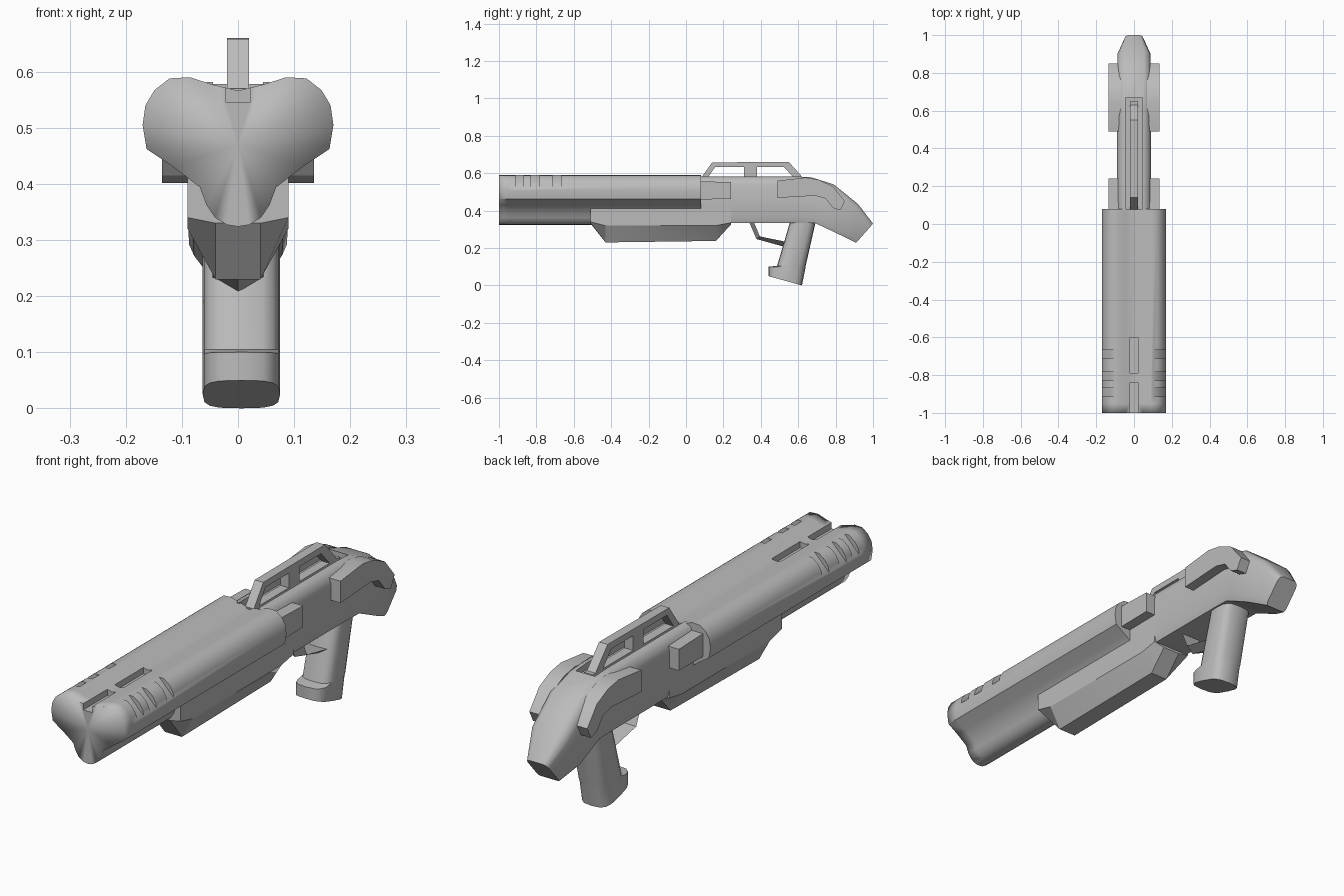
import bpy
import bmesh
import math
from mathutils import Matrix, Vector

cube = bpy.data.objects.get("Cube")
if cube:
    bpy.data.objects.remove(cube)

GREY = (0.5, 0.5, 0.5, 1.0)
metal = bpy.data.materials.new("plain grey")
metal.use_nodes = True
metal.diffuse_color = GREY
metal.node_tree.nodes["Principled BSDF"].inputs["Base Color"].default_value = GREY


def make(name, bm):
    bmesh.ops.recalc_face_normals(bm, faces=bm.faces[:])
    mesh = bpy.data.meshes.new(name)
    bm.to_mesh(mesh)
    bm.free()
    mesh.materials.append(metal)
    obj = bpy.data.objects.new(name, mesh)
    bpy.context.collection.objects.link(obj)
    return obj


def activate(obj):
    bpy.ops.object.select_all(action='DESELECT')
    obj.select_set(True)
    bpy.context.view_layer.objects.active = obj


def smooth(obj, degrees=45):
    activate(obj)
    bpy.ops.object.shade_smooth_by_angle(angle=math.radians(degrees))


def loft(name, rings, hub=None):
    """Skin closed rings; the first end is a fan round hub if one is given."""
    bm = bmesh.new()
    loops = [[bm.verts.new(p) for p in ring] for ring in rings]
    n = len(loops[0])
    for a, b in zip(loops, loops[1:]):
        for i in range(n):
            j = (i + 1) % n
            bm.faces.new((a[i], a[j], b[j], b[i]))
    bm.faces.new(loops[-1])
    if hub:
        centre = bm.verts.new(hub)
        for i in range(n):
            bm.faces.new((loops[0][i], loops[0][(i + 1) % n], centre))
    else:
        bm.faces.new(loops[0])
    return make(name, bm)


def prism(name, profile, x0, x1):
    """Extrude a side profile of (y, z) points across x."""
    return loft(name, [[(x, y, z) for y, z in profile] for x in (x0, x1)])


def cut(target, centre, size, turn=0.0):
    """Cut a box out of target, turned about the y axis."""
    bm = bmesh.new()
    place = (Matrix.Translation(centre) @ Matrix.Rotation(turn, 4, 'Y')
             @ Matrix.Diagonal((*size, 1)))
    bmesh.ops.create_cube(bm, size=1, matrix=place)
    box = make("cutter", bm)
    box.hide_render = True
    mod = target.modifiers.new("cut", 'BOOLEAN')
    mod.operation = 'DIFFERENCE'
    mod.solver = 'EXACT'
    mod.object = box
    activate(target)
    bpy.ops.object.modifier_apply(modifier=mod.name)
    bpy.data.objects.remove(box)


def mirrored(half):
    """Close a right-hand outline of (x, z) across x = 0."""
    return half + [(-x, z) for x, z in reversed(half) if x > 0]


# Barrel: three-lobed section, running from the muzzle to the receiver
lobes = mirrored([(0, 0.566), (0.045, 0.577), (0.086, 0.59), (0.122, 0.588),
                  (0.149, 0.567), (0.165, 0.54), (0.17, 0.505), (0.163, 0.462),
                  (0.115, 0.43), (0.068, 0.394), (0.056, 0.362), (0.041, 0.34),
                  (0.02, 0.327), (0, 0.324)])
barrel = loft("barrel", [[(x, y, z) for x, z in lobes] for y in (-1, -0.95, 0.08)],
              hub=(0, -1, 0.47))

# Muzzle vents on both upper lobes, and the sighting slots between them
for side in (-1, 1):
    for y in (-0.69, -0.805, -0.89):
        cut(barrel, (side * 0.152, y, 0.572), (0.16, 0.045, 0.05), side * math.pi / 4)
cut(barrel, (0, -0.695, 0.6), (0.042, 0.19, 0.11))
cut(barrel, (0, -0.94, 0.6), (0.042, 0.2, 0.11))
smooth(barrel)
verts = barrel.data.vertices
for edge in barrel.data.edges:
    if all(verts[v].co.y < -0.999 and abs(verts[v].co.x) > 0.03 for v in edge.vertices):
        edge.use_edge_sharp = False

# Forend: keel-shaped sleeve under the barrel
rings = []
for y, low in ((-0.51, 0.33), (-0.43, 0.23), (0.16, 0.238), (0.24, 0.325)):
    section = mirrored([(0.09, 0.42), (0.09, max(low + 0.01, 0.32)), (0.04, low)])
    rings.append([(x, y, z) for x, z in section])
smooth(loft("forend", rings), 30)

# Receiver and drooping stock: top point, bottom point and half width per station
stations = [((0.07, 0.582), (0.07, 0.335), 0.09),
            ((0.6, 0.582), (0.6, 0.335), 0.09),
            ((0.67, 0.578), (0.69, 0.333), 0.09),
            ((0.79, 0.54), (0.73, 0.315), 0.09),
            ((0.92, 0.435), (0.82, 0.272), 0.087),
            ((1.0, 0.33), (0.91, 0.228), 0.05)]
section = mirrored([(0.6, 1), (0.87, 0.95), (1, 0.82), (1, 0.12), (0.9, 0)])
rings = []
for top, bottom, width in stations:
    t, b = Vector(top), Vector(bottom)
    ring = []
    for x, f in section:
        p = b.lerp(t, f)
        ring.append((x * width, p.x, p.y))
    rings.append(ring)
receiver = loft("receiver_and_stock", rings)
cut(receiver, (0, 0.365, 0.6), (0.09, 0.61, 0.09))
smooth(receiver)

# Carrying handle on a low rail
prism("handle_rail", [(0.07, 0.54), (0.65, 0.54), (0.65, 0.57), (0.07, 0.57)], -0.02, 0.02)
prism("top_handle",
      [(0.07, 0.56), (0.14, 0.658), (0.55, 0.66), (0.64, 0.56), (0.59, 0.56),
       (0.525, 0.632), (0.38, 0.632), (0.38, 0.56), (0.31, 0.56), (0.31, 0.632),
       (0.155, 0.632), (0.105, 0.56)], -0.02, 0.02)

# Side blocks behind the barrel, and curved plates on the stock
block = [(0.07, 0.46), (0.24, 0.462), (0.24, 0.552), (0.07, 0.557)]
plate = [(0.49, 0.56), (0.64, 0.577), (0.71, 0.565), (0.785, 0.53), (0.85, 0.45),
         (0.825, 0.402), (0.785, 0.415), (0.745, 0.465), (0.69, 0.48), (0.49, 0.468)]
for side, word in ((1, "left"), (-1, "right")):
    prism(word + "_side_block", block, side * 0.08, side * 0.135)
    smooth(prism(word + "_stock_plate", plate, side * 0.07, side * 0.135), 30)

# Pistol grip: rounded sections with a flared toe; front and back point per ring
rings = []
for front, back in (((0.565, 0.37), (0.7, 0.37)), ((0.487, 0.105), (0.64, 0.105)),
                    ((0.44, 0.1), (0.638, 0.09)), ((0.44, 0.05), (0.62, 0.0))):
    f, b = Vector(front), Vector(back)
    ring = []
    for i in range(16):
        c, s = math.cos(i * math.pi / 8), math.sin(i * math.pi / 8)
        p = f.lerp(b, 0.5 + 0.5 * math.copysign(abs(c) ** 0.6, c))
        ring.append((0.006 + 0.069 * math.copysign(abs(s) ** 0.6, s), p.x, p.y))
    rings.append(ring)
smooth(loft("grip", rings))

# Trigger guard: bent strip with a V-shaped underside
inner = [(0.36, 0.345), (0.395, 0.262), (0.55, 0.23)]
outer = [(0.335, 0.345), (0.377, 0.248), (0.55, 0.2)]
loft("trigger_guard", [[(-0.045, *a), (0.045, *a), (0, *b)] for a, b in zip(inner, outer)])
